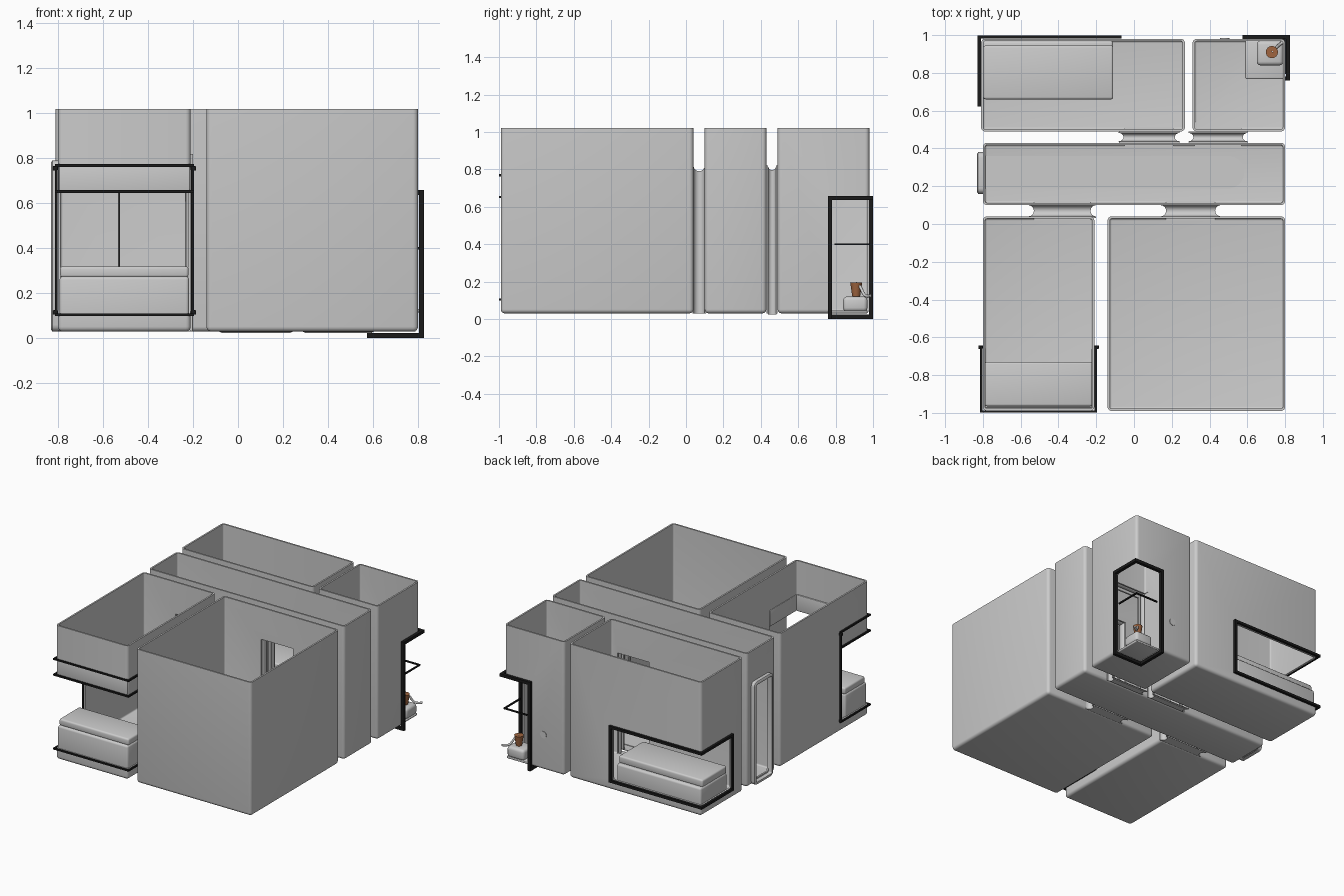
import bpy, bmesh, math
from mathutils import Vector

if "Cube" in bpy.data.objects:
    bpy.data.objects.remove(bpy.data.objects["Cube"])

T = 0.012          # wall thickness
Z0, Z1 = 0.03, 1.02


def finish(name, bm, mat=None):
    bmesh.ops.recalc_face_normals(bm, faces=bm.faces)
    me = bpy.data.meshes.new(name)
    bm.to_mesh(me)
    bm.free()
    ob = bpy.data.objects.new(name, me)
    bpy.context.collection.objects.link(ob)
    if mat:
        me.materials.append(mat)
    return ob


def material(name, col):
    m = bpy.data.materials.new(name)
    m.diffuse_color = col
    m.use_nodes = True
    m.node_tree.nodes["Principled BSDF"].inputs["Base Color"].default_value = m.diffuse_color
    return m


black = material("black", (0.01, 0.01, 0.01, 1))
copper = material("copper", (0.35, 0.13, 0.05, 1))


def add_box(bm, lo, hi):
    vs = bmesh.ops.create_cube(bm, size=1)["verts"]
    for v in vs:
        v.co = Vector([l + (c + 0.5) * (h - l) for c, l, h in zip(v.co, lo, hi)])
    return vs


def block(name, lo, hi, r=0, mat=None, seg=3):
    bm = bmesh.new()
    add_box(bm, lo, hi)
    if r:
        bmesh.ops.bevel(bm, geom=bm.edges[:], offset=r, segments=seg, profile=0.5, affect='EDGES')
    return finish(name, bm, mat)


def bake(ob):
    # apply the modifier stack, then smooth
    dg = bpy.context.evaluated_depsgraph_get()
    me = bpy.data.meshes.new_from_object(ob.evaluated_get(dg))
    ob.modifiers.clear()
    ob.data = me


def room(name, x0, x1, y0, y1, cuts):
    # open-topped shell with rounded corners
    bm = bmesh.new()
    add_box(bm, (x0, y0, Z0), (x1, y1, Z1))
    bm.normal_update()
    bmesh.ops.delete(bm, geom=[f for f in bm.faces if f.normal.z > 0.9], context='FACES')
    bmesh.ops.bevel(bm, geom=[e for e in bm.edges if len(e.link_faces) == 2],
                    offset=0.022, segments=4, profile=0.5, affect='EDGES')
    ob = finish(name, bm)
    bm = bmesh.new()
    bm.from_mesh(ob.data)
    if sum(f.normal.z * f.calc_area() for f in bm.faces) > 0:
        bmesh.ops.reverse_faces(bm, faces=bm.faces)
    bm.to_mesh(ob.data)
    bm.free()
    s = ob.modifiers.new("wall", 'SOLIDIFY')
    s.thickness, s.offset = T, -1
    cutters = []
    for lo, hi, r in cuts:
        c = block("cutter", lo, hi, r)
        c.hide_render = True
        cutters.append(c)
        m = ob.modifiers.new("cut", 'BOOLEAN')
        m.object, m.operation, m.solver = c, 'DIFFERENCE', 'EXACT'
    bake(ob)
    for c in cutters:
        bpy.data.objects.remove(c)
    return ob


def passage(name, x0, x1, y0, y1):
    # flared tunnel between two rooms
    bm = bmesh.new()
    r, yc, rings = (y1 - y0) / 2, (y0 + y1) / 2, []
    for i in range(9):
        a = math.pi * i / 8
        o, y = r * (1 - math.sin(a)), yc - r * math.cos(a)
        pts = [(x0 - o, Z0), (x1 + o, Z0), (x1 + o, 0.79 + o), (x0 - o, 0.79 + o)]
        rings.append([bm.verts.new((x, y, z)) for x, z in pts])
    for a, b in zip(rings, rings[1:]):
        for i in range(4):
            j = (i + 1) % 4
            bm.faces.new((a[i], a[j], b[j], b[i]))
    ob = finish(name, bm)
    s = ob.modifiers.new("wall", 'SOLIDIFY')
    s.thickness, s.offset = 0.008, -1
    bake(ob)


def bars(name, paths, r):
    # square black bars along axis-aligned paths
    bm = bmesh.new()
    for p in paths:
        for a, b in zip(p, p[1:]):
            add_box(bm, [min(u, v) - r for u, v in zip(a, b)], [max(u, v) + r for u, v in zip(a, b)])
    return finish(name, bm, black)


def band(pts, z0, z1):
    # closed loop of a wrap-around window: along z0, back along z1
    lo, hi = [(x, y, z0) for x, y in pts], [(x, y, z1) for x, y in pts]
    return lo + hi[::-1] + lo[:1]


# doorway positions: x0, x1, gap y0, gap y1
doors = {"back_left": (-0.05, 0.21, 0.43, 0.49), "back_right": (0.32, 0.57, 0.43, 0.49),
         "front_left": (-0.53, -0.23, 0.04, 0.10), "front_right": (0.17, 0.43, 0.04, 0.10)}
dcut = {}
for k, (a, b, c, d) in doors.items():
    passage(k + "_passage", a, b, c, d)
    dcut[k] = ((a, c - 0.05, Z0 + T), (b, d + 0.05, 0.785), 0)

# rooms with door and window openings
room("back_left_room", -0.81, 0.27, 0.49, 0.98,
     [dcut["back_left"], ((-0.9, 0.63, 0.11), (-0.09, 1.1, 0.49), 0.015)])
room("back_right_room", 0.31, 0.80, 0.49, 0.98,
     [dcut["back_right"], ((0.59, 0.77, -0.1), (0.9, 1.1, 0.65), 0.015)])
room("middle_room", -0.80, 0.80, 0.10, 0.43,
     list(dcut.values()) + [((-0.9, 0.18, 0.06), (-0.7, 0.36, 0.77), 0.02)])
room("front_left_room", -0.80, -0.21, -0.99, 0.04,
     [dcut["front_left"], ((-0.9, -1.1, 0.11), (-0.1, -0.66, 0.765), 0.015)])
room("front_right_room", -0.14, 0.80, -0.99, 0.04, [dcut["front_right"]])

# window seats and valances
block("front_seat", (-0.793, -0.98, 0.05), (-0.217, -0.73, 0.275), 0.015)
block("front_seat_cushion", (-0.79, -0.965, 0.27), (-0.22, -0.73, 0.32), 0.012)
block("front_valance", (-0.795, -0.985, 0.65), (-0.215, -0.97, 0.77), 0.004)
for x in (-0.797, -0.225):
    block("side_valance", (x, -0.98, 0.65), (x + 0.012, -0.66, 0.77), 0.004)
block("back_seat", (-0.80, 0.66, 0.05), (-0.11, 0.97, 0.23), 0.015)
block("back_seat_cushion", (-0.797, 0.66, 0.225), (-0.11, 0.945, 0.28), 0.012)

# black window frames
F = [(-0.808, -0.655), (-0.808, -0.993), (-0.202, -0.993), (-0.202, -0.655)]
bars("front_window_frame", [band(F, 0.105, 0.768), [(x, y, 0.652) for x, y in F]], 0.006)
B = [(-0.819, 0.63), (-0.819, 0.99), (-0.075, 0.99)]
bars("back_window_frame", [band(B, 0.10, 0.50)], 0.009)
C = [(0.585, 0.99), (0.815, 0.99), (0.815, 0.77)]
bars("corner_window_frame",
     [[(0.585, 0.99, 0.012), (0.585, 0.99, 0.648), (0.815, 0.99, 0.648), (0.815, 0.77, 0.648),
       (0.815, 0.77, 0.012), (0.585, 0.77, 0.012), (0.585, 0.99, 0.012)]], 0.011)
bars("corner_window_bar", [[(0.62, 0.98, 0.40), (0.80, 0.98, 0.40), (0.80, 0.80, 0.40)]], 0.005)

# frame end studs
for x, y in ((-0.812, -0.652), (-0.198, -0.652)):
    for z in (0.115, 0.755):
        block("frame_stud", (x - 0.012, y - 0.01, z - 0.01), (x + 0.012, y + 0.01, z + 0.01), 0.004, black, 2)

# corner basin with drain and spout
block("corner_floor", (0.59, 0.77, 0.03), (0.79, 0.97, 0.045), 0.005)
block("corner_ledge", (0.65, 0.84, 0.04), (0.79, 0.97, 0.12), 0.02)


def cone(name, loc, r1, r2, h, mat=None, rot=(0, 0, 0)):
    bm = bmesh.new()
    bmesh.ops.create_cone(bm, cap_ends=True, segments=24, radius1=r1, radius2=r2, depth=h)
    ob = finish(name, bm, mat)
    ob.location, ob.rotation_euler = loc, rot


cone("drain_pot", (0.73, 0.91, 0.155), 0.02, 0.032, 0.08, copper)
cone("back_plug", (0.48, 0.981, 0.29), 0.025, 0.025, 0.006, None, (math.pi / 2, 0, 0))
cu = bpy.data.curves.new("spout", 'CURVE')
cu.dimensions, cu.bevel_depth, cu.bevel_resolution = '3D', 0.008, 2
cu.use_fill_caps = True
sp = cu.splines.new('NURBS')
P = [(0.73, 0.91, 0.19), (0.75, 0.93, 0.18), (0.77, 0.95, 0.13), (0.80, 0.97, 0.12), (0.82, 0.985, 0.125)]
sp.points.add(len(P) - 1)
for q, p in zip(sp.points, P):
    q.co = (*p, 1)
sp.use_endpoint_u, sp.order_u = True, 3
bpy.context.collection.objects.link(bpy.data.objects.new("spout", cu))

# protruding port at the left end of the middle room
bm = bmesh.new()
loops = []
for x, g in ((-0.795, 0.0), (-0.825, 0.0), (-0.83, -0.008), (-0.83, -0.02), (-0.79, -0.02)):
    pts = []
    for cy, cz, a0 in ((0.35, 0.76, 0), (0.19, 0.76, 90), (0.19, 0.06, 180), (0.35, 0.06, 270)):
        for k in range(5):
            a = math.radians(a0 + k * 22.5)
            pts.append((x, cy + (0.03 + g) * math.cos(a), cz + (0.03 + g) * math.sin(a)))
    loops.append([bm.verts.new(p) for p in pts])
for a, b in zip(loops, loops[1:]):
    for i in range(20):
        bm.faces.new((a[i], a[(i + 1) % 20], b[(i + 1) % 20], b[i]))
finish("left_port", bm)

# rounded strip on the middle room floor
bm = bmesh.new()
vs = [bm.verts.new((-0.785, 0.188, 0.042)), *[
    bm.verts.new((0.498 + 0.086 * math.cos(a), 0.274 + 0.086 * math.sin(a), 0.042))
    for a in [math.pi * (i / 16 - 0.5) for i in range(17)]], bm.verts.new((-0.785, 0.36, 0.042))]
f = bm.faces.new(vs)
ex = bmesh.ops.extrude_face_region(bm, geom=[f])
bmesh.ops.translate(bm, vec=(0, 0, 0.004), verts=[v for v in ex["geom"] if isinstance(v, bmesh.types.BMVert)])
finish("floor_strip", bm)

# smooth rounded edges, keep sharp corners
bpy.ops.object.select_all(action='DESELECT')
for ob in bpy.data.objects:
    if ob.type == 'MESH':
        ob.select_set(True)
        bpy.context.view_layer.objects.active = ob
bpy.ops.object.shade_smooth_by_angle(angle=math.radians(35))
